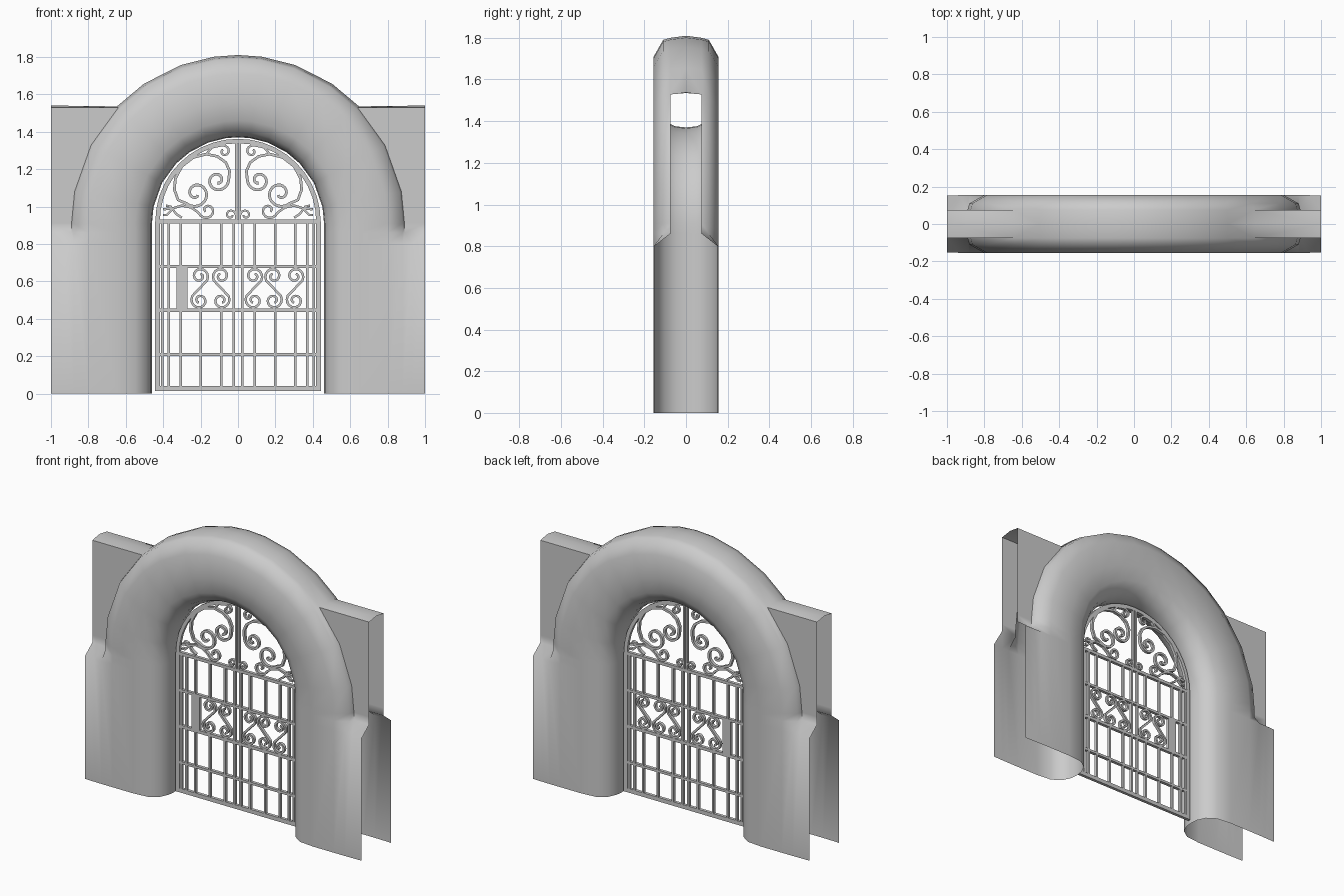
import bpy, bmesh
from math import cos, sin, radians, pi
from mathutils import Vector

cube = bpy.data.objects.get("Cube")
if cube:
    bpy.data.objects.remove(cube, do_unlink=True)

GREY = (0.6, 0.6, 0.6, 1)
stone = bpy.data.materials.new("plain_grey")
stone.use_nodes = True
stone.diffuse_color = GREY
stone.node_tree.nodes["Principled BSDF"].inputs["Base Color"].default_value = GREY


def add_object(name, bm):
    bmesh.ops.recalc_face_normals(bm, faces=bm.faces)
    mesh = bpy.data.meshes.new(name)
    bm.to_mesh(mesh)
    bm.free()
    mesh.materials.append(stone)
    obj = bpy.data.objects.new(name, mesh)
    bpy.context.collection.objects.link(obj)
    return obj


# ---- Hollow archway: one quarter, mirrored left-right and front-back ----
SPRING = 0.91
TUBE = [(0.46, 0), (0.465, 0.05), (0.49, 0.105), (0.55, 0.145), (0.65, 0.155),
        (0.8, 0.155), (0.88, 0.11), (0.89, 0.075)]
JAMB = TUBE[:6] + [(0.88, 0.155), (0.93, 0.154)]
PANEL_TOP = 44


def jamb_ring(bm, section, z, edge_depth):
    pts = section + [(1, edge_depth)]
    return [bm.verts.new((x, -y, z)) for x, y in pts]


def arch_ring(bm, angle):
    a = radians(angle)
    return [bm.verts.new((r * cos(a), -y, SPRING + r * sin(a))) for r, y in TUBE]


def bridge(bm, low, high):
    for i in range(min(len(low), len(high)) - 1):
        bm.faces.new((low[i], low[i + 1], high[i + 1], high[i]))


bm = bmesh.new()
rings = [jamb_ring(bm, JAMB, 0, 0.152), jamb_ring(bm, JAMB, 0.8, 0.152),
         jamb_ring(bm, TUBE, 0.86, 0.075)]
for angle in (0, 11, 28, PANEL_TOP, 56, 70, 82, 90):
    ring = arch_ring(bm, angle)
    a = radians(angle)
    crown = (0.9 * cos(a), 0, SPRING + 0.9 * sin(a))
    if angle <= PANEL_TOP:          # side panel edge
        ring.append(bm.verts.new((1, -0.075, ring[-1].co.z)))
    else:                           # closed outer crown
        ring.append(bm.verts.new(crown))
    if angle == PANEL_TOP:          # ridge along the top of the panel
        ridge = bm.verts.new(crown)
        ridge_end = bm.verts.new((1, 0, 1.54))
        bm.faces.new((ring[-2], ring[-1], ridge_end, ridge))
        rings.append(ring)
        bridge(bm, rings[-2], rings[-1])
        rings.append(ring[:-1] + [ridge])
        continue
    rings.append(ring)
    bridge(bm, rings[-2], rings[-1])
bridge(bm, rings[0], rings[1])
bridge(bm, rings[1], rings[2])
archway = add_object("archway_shell", bm)
mirror = archway.modifiers.new("mirror", 'MIRROR')
mirror.use_axis = (True, True, False)
mirror.merge_threshold = 0.0005
bpy.ops.object.select_all(action='DESELECT')
archway.select_set(True)
bpy.context.view_layer.objects.active = archway
bpy.ops.object.shade_smooth_by_angle(angle=radians(60))


# ---- Gate: everything is a flat iron strip along a path in x, z ----
def strip(bm, points, width, depth=0.02):
    pts = [Vector(p) for p in points]
    rows = []
    for i, p in enumerate(pts):
        t = (pts[min(i + 1, len(pts) - 1)] - pts[max(i - 1, 0)]).normalized()
        n = Vector((-t.y, t.x)) * width / 2
        rows.append([bm.verts.new((p.x + s * n.x, d * depth / 2, p.y + s * n.y))
                     for s, d in ((1, -1), (-1, -1), (-1, 1), (1, 1))])
    for a, b in zip(rows, rows[1:]):
        for k in range(4):
            m = (k + 1) % 4
            bm.faces.new((a[k], a[m], b[m], b[k]))
    bm.faces.new(rows[0])
    bm.faces.new(rows[-1])


def spiral(cx, cz, r0, r1, a0, a1, n=20):
    pts = []
    for i in range(n + 1):
        f = i / n
        r, a = r0 + (r1 - r0) * f, radians(a0 + (a1 - a0) * f)
        pts.append((cx + r * cos(a), cz + r * sin(a)))
    return pts


def both_sides(bm, points, width):
    for s in (1, -1):
        strip(bm, [(s * x, z) for x, z in points], width)


# Frame with rounded head
bm = bmesh.new()
head = [(0.43 * cos(pi * i / 20), 0.92 + 0.43 * sin(pi * i / 20)) for i in range(21)]
strip(bm, head, 0.024)
both_sides(bm, [(0.43, 0.015), (0.43, 0.92)], 0.028)
strip(bm, [(-0.444, 0.027), (0.444, 0.027)], 0.026)
add_object("gate_frame", bm)

# Horizontal rails
bm = bmesh.new()
for z, w in ((0.92, 0.02), (0.68, 0.016), (0.445, 0.02), (0.21, 0.016)):
    strip(bm, [(-0.42, z), (0.42, z)], w)
add_object("gate_rails", bm)

# Upright bars
bm = bmesh.new()
for x in (0.022, 0.37):
    both_sides(bm, [(x, 0.04), (x, 0.92)], 0.014)
both_sides(bm, [(0.405, 0.04), (0.405, 0.92)], 0.012)
for x in (0.09, 0.2, 0.305):
    for low, high in ((0.04, 0.445), (0.68, 0.92)):
        both_sides(bm, [(x, low), (x, high)], 0.013)
both_sides(bm, [(0.009, 0.92), (0.009, 1.35)], 0.012)
add_object("gate_bars", bm)

# Small plate in the middle band
bm = bmesh.new()
strip(bm, [(-0.3, 0.45), (-0.3, 0.675)], 0.058)
add_object("lock_plate", bm)

# S-shaped scrolls in the middle band
bm = bmesh.new()
half = spiral(0, 0.065, 0.012, 0.046, 430, -30)
s_curve = half + [(-x, -z) for x, z in reversed(half)]
for cx, side in ((-0.205, 1), (-0.09, -1), (0.085, 1), (0.19, -1), (0.305, 1)):
    strip(bm, [(cx + side * x, 0.563 + z) for x, z in s_curve], 0.013)
add_object("middle_scrolls", bm)

# Large scrolls in the rounded head
bm = bmesh.new()
big = spiral(0.11, 1.14, 0.014, 0.06, 630, 180, 24)
big += [(0.045, 1.19), (0.065, 1.235), (0.11, 1.268), (0.17, 1.28), (0.24, 1.262),
        (0.3, 1.215), (0.335, 1.15), (0.34, 1.09), (0.32, 1.035)]
big += spiral(0.225, 1.07, 0.075, 0.014, -45, -500, 24)
both_sides(bm, big, 0.015)
low = [(0.4, 0.985), (0.35, 0.99), (0.3, 1.005), (0.25, 0.995), (0.215, 0.97)]
low += spiral(0.165, 0.98, 0.045, 0.01, -40, -400, 18)
both_sides(bm, low, 0.013)
both_sides(bm, [(0.3, 0.94), (0.33, 0.96), (0.36, 1.0), (0.385, 1.005)], 0.012)
both_sides(bm, [(0.35, 0.985), (0.38, 0.955), (0.4, 0.955)], 0.012)
top = [(0.17, 1.28), (0.14, 1.315), (0.1, 1.325)]
top += spiral(0.075, 1.295, 0.032, 0.009, 80, 420, 14)
both_sides(bm, top, 0.012)
both_sides(bm, spiral(0.04, 0.955, 0.028, 0.01, 180, -180, 12), 0.011)
add_object("head_scrolls", bm)
